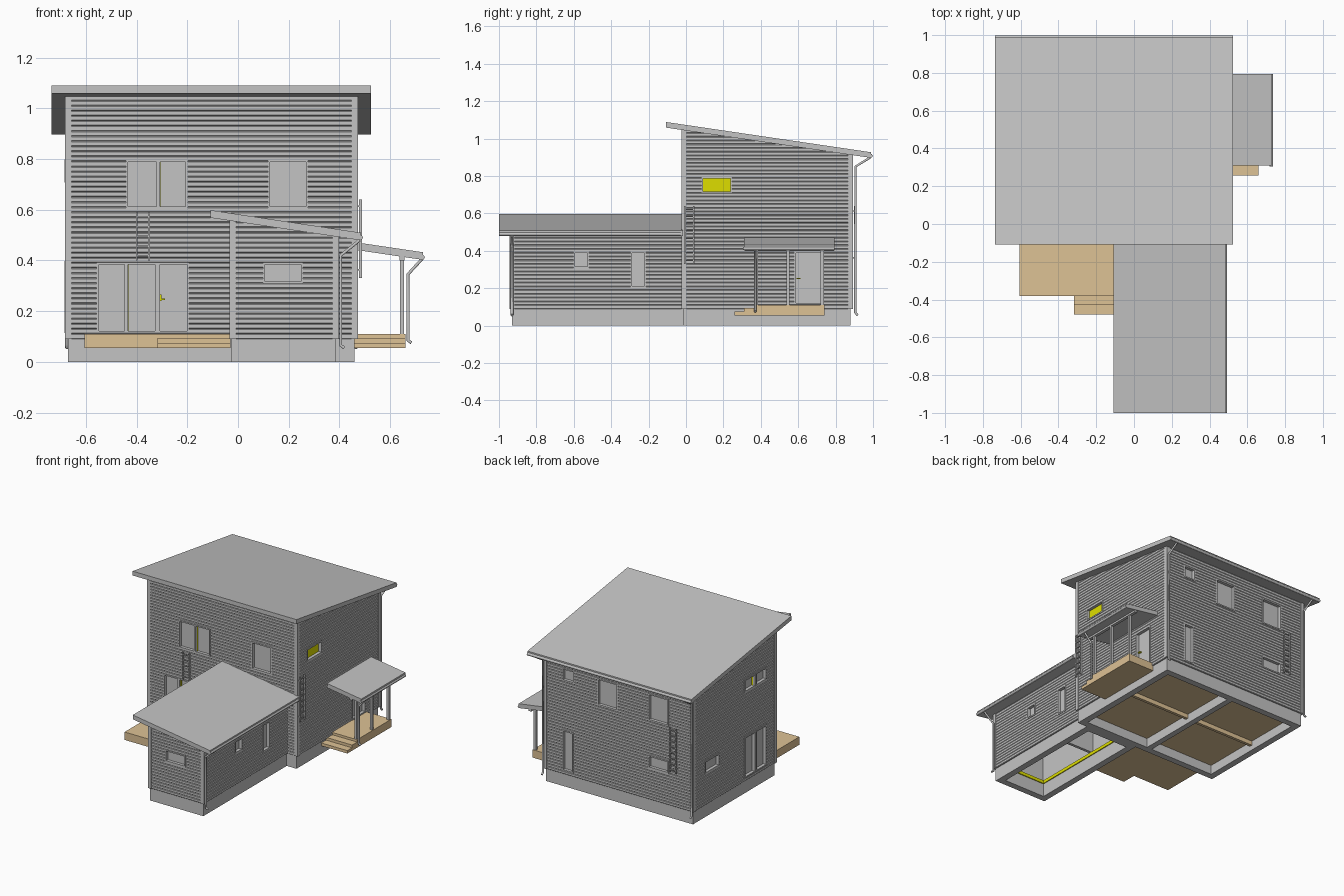
import bpy, bmesh
from mathutils import Vector

if "Cube" in bpy.data.objects:
    bpy.data.objects.remove(bpy.data.objects["Cube"], do_unlink=True)


def material(name, rgb):
    m = bpy.data.materials.new(name)
    m.use_nodes = True
    m.diffuse_color = (*rgb, 1)
    m.node_tree.nodes["Principled BSDF"].inputs["Base Color"].default_value = (*rgb, 1)
    return m


GREY = material("grey", (0.55, 0.55, 0.55))
TAN = material("tan wood", (0.73, 0.54, 0.30))
YELLOW = material("yellow", (0.73, 0.73, 0.0))


def finish(name, bm, mat):
    bmesh.ops.recalc_face_normals(bm, faces=bm.faces)
    me = bpy.data.meshes.new(name)
    bm.to_mesh(me)
    bm.free()
    me.materials.append(mat)
    ob = bpy.data.objects.new(name, me)
    bpy.context.collection.objects.link(ob)
    return ob


def add_box(bm, lo, hi):
    vs = bmesh.ops.create_cube(bm, size=1)["verts"]
    for v in vs:
        v.co = Vector([(lo[i] + hi[i]) / 2 + v.co[i] * (hi[i] - lo[i]) for i in range(3)])


def boxes(name, spans, mat=GREY):
    bm = bmesh.new()
    for lo, hi in spans:
        add_box(bm, [min(p) for p in zip(lo, hi)], [max(p) for p in zip(lo, hi)])
    return finish(name, bm, mat)


def ring(name, x0, x1, y0, y1, z0, z1, t, mat=GREY):
    return boxes(name, [((x0, y0, z0), (x1, y0 + t, z1)), ((x0, y1 - t, z0), (x1, y1, z1)),
                        ((x0, y0 + t, z0), (x0 + t, y1 - t, z1)),
                        ((x1 - t, y0 + t, z0), (x1, y1 - t, z1))], mat)


def roof(name, axis, start, end, across):
    """Sloping slab: start and end are (position, top height) along the axis."""
    bm = bmesh.new()
    t = 0.03
    prof = [start, end, (end[0], end[1] - t), (start[0], start[1] - t)]
    place = (lambda p: (p[0], across[0], p[1])) if axis == "x" else (lambda p: (across[0], p[0], p[1]))
    f = bm.faces.new([bm.verts.new(place(p)) for p in prof])
    new = bmesh.ops.extrude_face_region(bm, geom=[f])["geom"]
    width = across[1] - across[0]
    bmesh.ops.translate(bm, verts=[v for v in new if isinstance(v, bmesh.types.BMVert)],
                        vec=(0, width, 0) if axis == "x" else (width, 0, 0))
    return finish(name, bm, GREY)


def pipe(name, pts, r=0.007):
    cu = bpy.data.curves.new(name, "CURVE")
    cu.dimensions = "3D"
    cu.bevel_depth = r
    cu.bevel_resolution = 1
    cu.use_fill_caps = True
    sp = cu.splines.new("POLY")
    sp.points.add(len(pts) - 1)
    for p, co in zip(sp.points, pts):
        p.co = (*co, 1)
    cu.materials.append(GREY)
    ob = bpy.data.objects.new(name, cu)
    bpy.context.collection.objects.link(ob)


def span(face, u0, u1, z0, z1, d0, d1):
    """Box on a wall: u along the wall, d outwards from it."""
    axis, sign, pos = face
    a, b = pos + sign * d0, pos + sign * d1
    return ((u0, a, z0), (u1, b, z1)) if axis == "y" else ((a, u0, z0), (b, u1, z1))


def siding_walls(name, x0, x1, y0, y1, z0, z1, plane_co, plane_no, holes, inner):
    """Grooved horizontal boards, cut to the roof slope, hollow, with openings."""
    bm = bmesh.new()
    row, groove, z, loops = 0.02, 0.003, z0, []
    while z < z1:
        for dz, d in ((0, groove), (0.003, 0), (row - 0.003, 0)):
            loops.append([bm.verts.new(c) for c in (
                (x0 + d, y0 + d, z + dz), (x1 - d, y0 + d, z + dz),
                (x1 - d, y1 - d, z + dz), (x0 + d, y1 - d, z + dz))])
        z += row
    for a, b in zip(loops, loops[1:]):
        for i in range(4):
            j = (i + 1) % 4
            bm.faces.new((a[i], a[j], b[j], b[i]))
    bm.faces.new(loops[0])
    bm.faces.new(loops[-1])
    cut = bmesh.ops.bisect_plane(bm, geom=bm.verts[:] + bm.edges[:] + bm.faces[:],
                                 plane_co=plane_co, plane_no=plane_no, clear_outer=True)
    bmesh.ops.holes_fill(bm, edges=[e for e in cut["geom_cut"] if isinstance(e, bmesh.types.BMEdge)])
    ob = finish(name, bm, GREY)
    for spans in ([inner], holes):
        cutter = boxes("cutter", spans)
        cutter.hide_render = True
        mod = ob.modifiers.new("cut", "BOOLEAN")
        mod.operation, mod.solver, mod.object = "DIFFERENCE", "EXACT", cutter
        deps = bpy.context.evaluated_depsgraph_get()
        me = bpy.data.meshes.new_from_object(ob.evaluated_get(deps))
        ob.modifiers.clear()
        ob.data = me
        bpy.data.objects.remove(cutter, do_unlink=True)


FRONT, BACK = ("y", -1, -0.02), ("y", 1, 0.89)
LEFT, RIGHT = ("x", 1, 0.47), ("x", -1, -0.68)
W_FRONT, W_LEFT = ("y", -1, -0.94), ("x", 1, 0.395)

# Openings: name, wall, u0, u1, z0, z1
main_openings = [
    ("front_upper_window_a", FRONT, -0.435, -0.32, 0.61, 0.79),
    ("front_upper_window_b", FRONT, -0.31, -0.205, 0.61, 0.79),
    ("front_upper_window_c", FRONT, 0.125, 0.27, 0.61, 0.79),
    ("front_tall_window_a", FRONT, -0.55, -0.445, 0.12, 0.385),
    ("front_tall_window_b", FRONT, -0.435, -0.325, 0.12, 0.385),
    ("front_door", FRONT, -0.31, -0.2, 0.12, 0.385),
    ("porch_door", LEFT, 0.585, 0.72, 0.12, 0.39),
    ("yellow_window", LEFT, 0.09, 0.24, 0.715, 0.79),
    ("back_small_window", BACK, 0.24, 0.32, 0.745, 0.82),
    ("back_upper_window_a", BACK, -0.095, 0.05, 0.645, 0.82),
    ("back_upper_window_b", BACK, -0.485, -0.34, 0.645, 0.82),
    ("back_tall_window", BACK, 0.25, 0.32, 0.12, 0.39),
    ("back_low_window", BACK, -0.485, -0.34, 0.315, 0.39),
    ("side_upper_window_a", RIGHT, 0.22, 0.325, 0.715, 0.79),
    ("side_upper_window_b", RIGHT, 0.095, 0.20, 0.715, 0.79),
    ("side_tall_window_a", RIGHT, 0.22, 0.325, 0.12, 0.39),
    ("side_tall_window_b", RIGHT, 0.095, 0.20, 0.12, 0.39),
    ("side_low_window", RIGHT, 0.615, 0.76, 0.315, 0.39),
]
wing_openings = [
    ("wing_front_window", W_FRONT, 0.105, 0.25, 0.315, 0.385),
    ("wing_small_window", W_LEFT, -0.595, -0.525, 0.315, 0.39),
    ("wing_tall_window", W_LEFT, -0.29, -0.22, 0.21, 0.39),
]


def holes_of(openings):
    return [span(f, u0, u1, z0, z1, -0.06, 0.03) for _, f, u0, u1, z0, z1 in openings]


# Clad walls of the house and the wing
siding_walls("house_walls", -0.68, 0.47, -0.02, 0.89, 0.09, 1.1, (0, -0.02, 1.048), (0, 0.148, 1),
             holes_of(main_openings), ((-0.64, 0.02, 0), (0.43, 0.85, 2)))
siding_walls("wing_walls", -0.03, 0.395, -0.94, 0.0, 0.09, 0.6, (-0.03, 0, 0.557), (0.15, 0, 1),
             holes_of(wing_openings), ((0.01, -0.9, 0), (0.355, -0.025, 2)))

# Window and door panes with trim
for name, f, u0, u1, z0, z1 in main_openings + wing_openings:
    t = 0.007
    boxes(name + "_pane", [span(f, u0 - 0.004, u1 + 0.004, z0 - 0.004, z1 + 0.004, -0.026, -0.02)],
          YELLOW if name == "yellow_window" else GREY)
    boxes(name + "_trim", [span(f, u0 - t, u0 + 0.002, z0 - t, z1 + t, -0.01, 0.004),
                           span(f, u1 - 0.002, u1 + t, z0 - t, z1 + t, -0.01, 0.004),
                           span(f, u0, u1, z0 - t, z0 + 0.002, -0.01, 0.004),
                           span(f, u0, u1, z1 - 0.002, z1 + t, -0.01, 0.004)])
    if name in ("front_upper_window_b", "front_tall_window_b", "side_upper_window_a"):
        boxes(name + "_jamb", [span(f, u0, u0 + 0.004, z0, z1, -0.02, -0.008)], YELLOW)

# Door handles
boxes("front_door_handle", [span(FRONT, -0.307, -0.301, 0.24, 0.265, -0.02, -0.008),
                            span(FRONT, -0.307, -0.287, 0.244, 0.25, -0.012, -0.006)], YELLOW)
boxes("porch_door_handle", [span(LEFT, 0.592, 0.612, 0.25, 0.256, -0.02, -0.006)], YELLOW)

# Corner boards
e = 0.003
boxes("house_corner_boards", [((x - e, y - e, 0.09), (x + 0.02 + e, y + 0.02 + e, top))
                              for x in (-0.68, 0.45) for y, top in ((-0.02, 1.046), (0.87, 0.915))])
boxes("wing_corner_boards", [((x - e, -0.94 - e, 0.09), (x + 0.02 + e, -0.92 + e, top))
                             for x, top in ((-0.03, 0.557), (0.375, 0.495))])

# Foundations and floor
ring("house_foundation", -0.67, 0.46, -0.015, 0.88, 0, 0.092, 0.045)
ring("wing_foundation", -0.025, 0.385, -0.93, -0.01, 0, 0.092, 0.045)
boxes("foundation_beam", [((-0.125, 0.02, 0), (-0.085, 0.85, 0.07))])
boxes("floor", [((-0.64, 0.02, 0.065), (0.43, 0.85, 0.09))], TAN)
boxes("floor_joist", [((-0.63, 0.42, 0.035), (0.42, 0.44, 0.07))], TAN)
ring("wing_sill", 0.0, 0.365, -0.905, -0.02, 0.093, 0.115, 0.025, YELLOW)
boxes("wing_partition", [((0.01, -0.42, 0.115), (0.355, -0.4, 0.49))])

# Roofs
roof("house_roof", "y", (-0.108, 1.089), (0.99, 0.927), (-0.735, 0.525))
roof("wing_roof", "x", (-0.108, 0.598), (0.485, 0.509), (-1.0, -0.015))
roof("porch_roof", "x", (0.46, 0.472), (0.73, 0.432), (0.31, 0.795))

# Gutters and downpipes
pipe("house_gutter", [(-0.735, 0.988, 0.908), (0.525, 0.988, 0.908)], 0.011)
pipe("wing_gutter", [(0.483, -1.0, 0.49), (0.483, -0.03, 0.49)], 0.01)
pipe("porch_gutter", [(0.727, 0.305, 0.412), (0.727, 0.795, 0.412)], 0.01)
for side, x in (("right", -0.675), ("left", 0.465)):
    pipe(side + "_house_downpipe", [(x, 0.986, 0.9), (x, 0.905, 0.85), (x, 0.905, 0.07), (x, 0.918, 0.055)])
for name, x, y, out, top, low in (("wing", 0.405, -0.93, 0.48, 0.48, 0.065),
                                  ("porch", 0.67, 0.37, 0.725, 0.405, 0.085)):
    pipe(name + "_downpipe", [(out, y, top), (x, y, top - 0.06), (x, y, low), (x + 0.014, y, low - 0.01)])

# Decks and steps
boxes("front_deck", [((-0.605, -0.38, 0.055), (-0.03, -0.01, 0.11))], TAN)
boxes("front_steps", [((-0.318, -0.43, 0.055), (-0.03, -0.38, 0.094)),
                      ((-0.318, -0.48, 0.055), (-0.03, -0.43, 0.075))], TAN)
boxes("porch_deck", [((0.46, 0.365, 0.055), (0.66, 0.74, 0.11))], TAN)
boxes("porch_steps", [((0.46, 0.31, 0.055), (0.66, 0.365, 0.094)),
                      ((0.46, 0.258, 0.055), (0.66, 0.31, 0.075))], TAN)

# Porch posts and beam
boxes("porch_posts", [((0.638, y, 0.11), (0.655, y + 0.017, 0.42)) for y in (0.367, 0.537, 0.72)])
boxes("porch_beam", [((0.636, 0.315, 0.4), (0.657, 0.79, 0.418))])


# Wall ladders
def ladder(name, f, u0, u1, z0, z1):
    rungs = int((z1 - z0) / 0.037)
    parts = [span(f, u, u + 0.007, z0, z1, 0.008, 0.018) for u in (u0, u1 - 0.007)]
    parts += [span(f, u0, u1, z, z + 0.006, 0.01, 0.016)
              for z in [z0 + 0.015 + i * (z1 - z0 - 0.036) / (rungs - 1) for i in range(rungs)]]
    parts += [span(f, u, u + 0.007, z, z + 0.007, -0.005, 0.01)
              for u in (u0, u1 - 0.007) for z in (z0 + 0.03, z1 - 0.03)]
    boxes(name, parts)


ladder("front_ladder", FRONT, -0.403, -0.347, 0.4, 0.59)
ladder("side_ladder", LEFT, -0.01, 0.045, 0.33, 0.64)
ladder("back_ladder", BACK, -0.56, -0.505, 0.33, 0.64)
